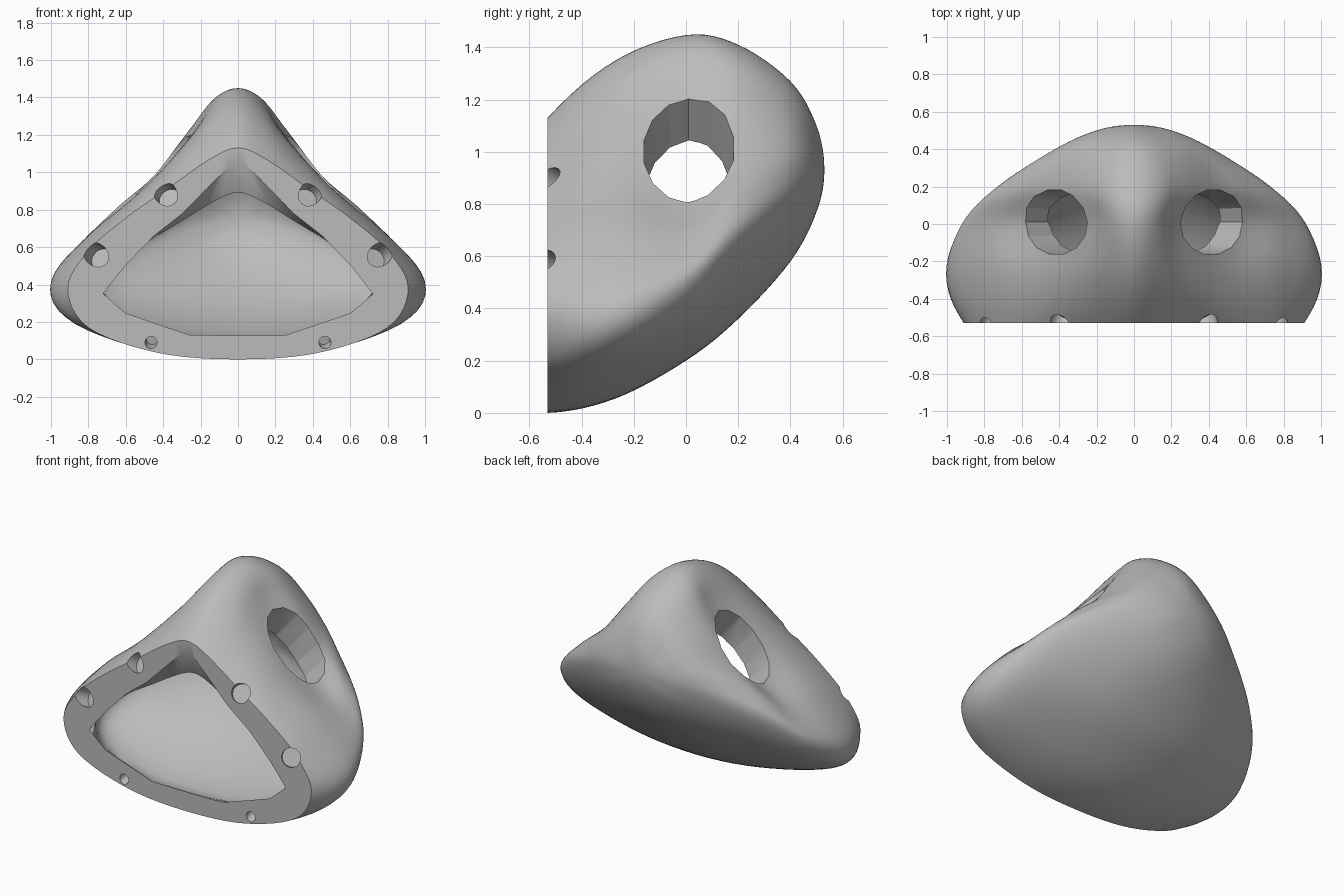
import bpy
import bmesh
import math
from mathutils import Matrix, Vector

cube = bpy.data.objects.get("Cube")
if cube:
    bpy.data.objects.remove(cube)

grey = bpy.data.materials.new("plain_grey")
grey.use_nodes = True
grey.diffuse_color = (0.5, 0.5, 0.5, 1)
grey.node_tree.nodes["Principled BSDF"].inputs["Base Color"].default_value = (0.5, 0.5, 0.5, 1)

# Half outlines (x, z), crest to keel, at each depth y
SECTIONS = [
    (-0.53, [(0, 1.13), (.15, 1.07), (.38, .91), (.6, .755), (.8, .58), (.91, .38), (.8, .17), (.43, .035), (0, .0)]),
    (-0.27, [(0, 1.35), (.13, 1.29), (.29, 1.13), (.53, .89), (.8, .66), (1, .41), (.9, .23), (.45, .1), (0, .055)]),
    (0.0, [(0, 1.447), (.12, 1.39), (.25, 1.2), (.53, .85), (.78, .67), (.92, .51), (.8, .36), (.4, .24), (0, .2)]),
    (0.2, [(0, 1.41), (.14, 1.36), (.27, 1.21), (.45, .98), (.62, .83), (.73, .68), (.62, .53), (.33, .4), (0, .36)]),
    (0.4, [(0, 1.27), (.1, 1.24), (.22, 1.14), (.32, 1.03), (.4, .92), (.42, .82), (.34, .7), (.18, .61), (0, .58)]),
    (0.5, [(0, 1.1), (.06, 1.08), (.12, 1.03), (.17, .98), (.2, .92), (.19, .87), (.15, .81), (.08, .78), (0, .77)]),
]
POLE = Vector((0, 0.53, 0.93))
# Half outline of the opening in the flat front
OPENING = [(0, 1.05), (.04, 1.05), (.3, .78), (.45, .66), (.6, .5), (.72, .35), (.6, .25), (.25, .13), (0, .13)]


def spline(a, b, c, d, t):
    return 0.5 * (2 * b + (c - a) * t + (2 * a - 5 * b + 4 * c - d) * t * t
                  + (3 * b - a - 3 * c + d) * t ** 3)


def mirrored(y, half):
    pts = [Vector((x, y, z)) for x, z in half]
    return pts + [Vector((-p.x, y, p.z)) for p in pts[-2:0:-1]]


def loft(steps):
    """Rings of points along y, smoothed both around and along the body."""
    rings = []
    for y, half in SECTIONS:
        pts = mirrored(y, half)
        n = len(pts)
        rings.append([spline(pts[i - 1], pts[i], pts[(i + 1) % n], pts[(i + 2) % n], s / steps)
                      for i in range(n) for s in range(steps)])
    first = [3 * a - 3 * b + c for a, b, c in zip(*rings[:3])]
    past = [Vector((-p.x, p.y, 2 * POLE.z - p.z)) for p in rings[-1]]
    ctl = [first] + rings + [[POLE] * len(first), past]
    out = []
    for k in range(1, len(ctl) - 2):
        for s in range(steps):
            out.append([spline(*[ctl[k + j][i] for j in (-1, 0, 1, 2)], s / steps)
                        for i in range(len(first))])
    return out


def make_object(name, bm):
    bmesh.ops.recalc_face_normals(bm, faces=bm.faces)
    mesh = bpy.data.meshes.new(name)
    bm.to_mesh(mesh)
    bm.free()
    obj = bpy.data.objects.new(name, mesh)
    bpy.context.collection.objects.link(obj)
    mesh.materials.append(grey)
    return obj


def skin(name, points, tip_point):
    """Closed solid through the rings, flat at the front and pointed at the pole."""
    bm = bmesh.new()
    rings = [[bm.verts.new(p) for p in ring] for ring in points]
    tip = bm.verts.new(tip_point)
    n = len(rings[0])
    for a, b in zip(rings, rings[1:]):
        for i in range(n):
            bm.faces.new((a[i], a[(i + 1) % n], b[(i + 1) % n], b[i]))
    for i in range(n):
        bm.faces.new((rings[-1][i], rings[-1][(i + 1) % n], tip))
    bm.faces.new(rings[0])
    return make_object(name, bm)


def cavity(steps):
    """Smaller copy of the body, joined forward to the front opening."""
    def shrink(p):
        return Vector((.8 * p.x, .75 * p.y - .06, .7 * p.z + .1))
    rim = mirrored(-0.535, OPENING)
    front = [a.lerp(b, s / steps) for a, b in zip(rim, rim[1:] + rim[:1]) for s in range(steps)]
    return skin("cavity_cutter", [front] + [[shrink(p) for p in ring] for ring in loft(steps)], shrink(POLE))


def rod(name, centre, axis, radii, length, sides, flare=1):
    bm = bmesh.new()
    turn = Vector(axis).to_track_quat('Z', 'Y').to_matrix().to_4x4()
    bmesh.ops.create_cone(bm, cap_ends=True, segments=sides, radius1=1, radius2=flare, depth=length,
                          matrix=Matrix.Translation(centre) @ turn @ Matrix.Diagonal((*radii, 1, 1)))
    return make_object(name, bm)


shell = skin("hollow_shell", loft(6), POLE)
cutters = [cavity(4)]
for side in (1, -1):
    # Large opening through each flank
    cutters.append(rod("flank_cutter", (side * .355, 0.01, .93), (side * .65, 0, .75), (.155, .225),
                       .56, 14, 1.2))
    # Shallow sockets around the flat front rim, leaning inward
    for x, z, r, lean, rise in [(.39, .89, .06, .45, -.6), (.76, .56, .06, .55, -.45), (.465, .09, .032, .1, .3)]:
        cutters.append(rod("socket_cutter", (side * x, -.53, z), (-side * lean, 1, rise), (r, r), .14, 24))

for cutter in cutters:
    cutter.hide_render = True
    cut = shell.modifiers.new(cutter.name, 'BOOLEAN')
    cut.operation = 'DIFFERENCE'
    cut.solver = 'EXACT'
    cut.object = cutter

bpy.ops.object.select_all(action='DESELECT')
bpy.context.view_layer.objects.active = shell
shell.select_set(True)
for cut in list(shell.modifiers):
    bpy.ops.object.modifier_apply(modifier=cut.name)
for cutter in cutters:
    bpy.data.objects.remove(cutter)
bpy.ops.object.shade_smooth_by_angle(angle=math.radians(30))
